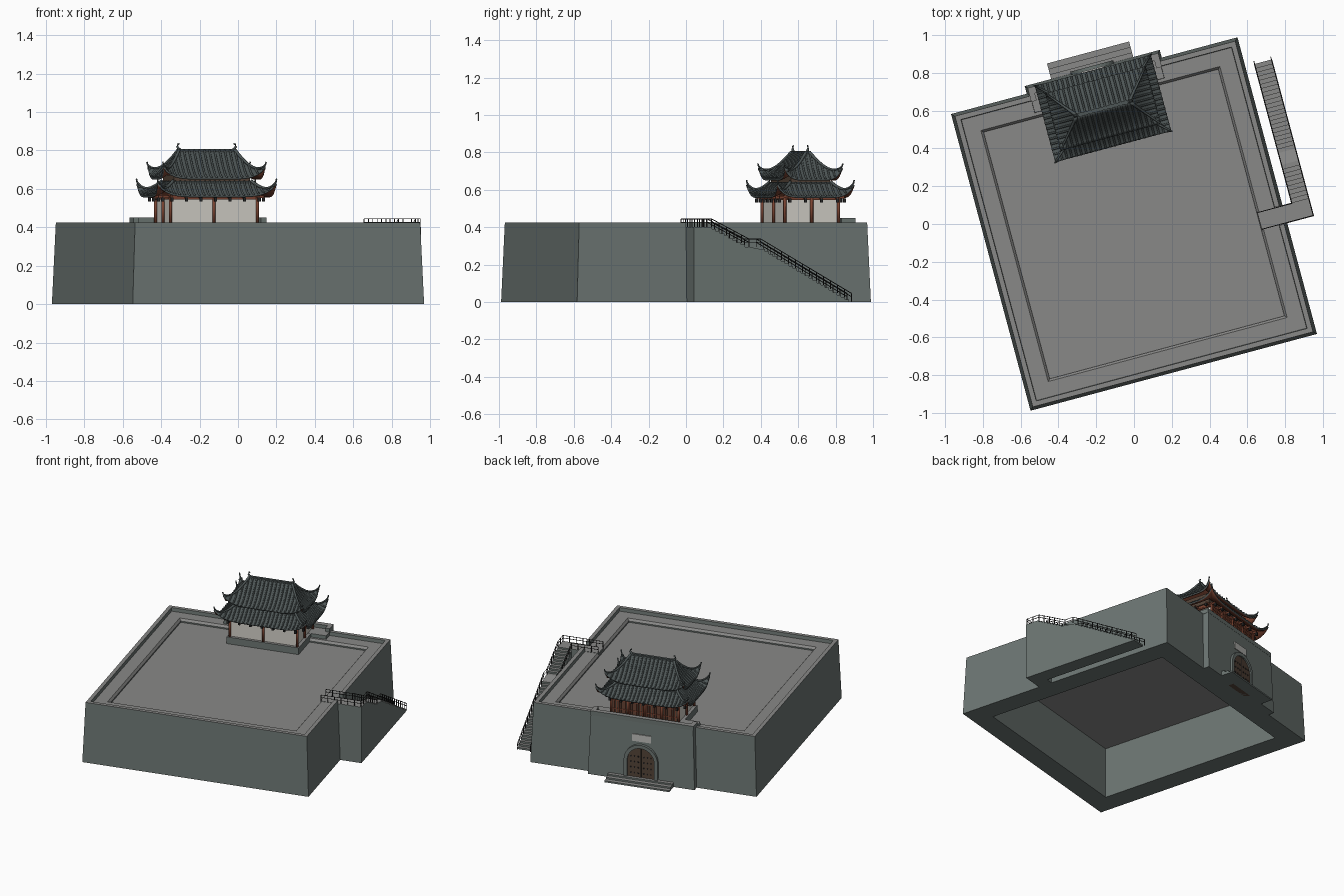
import bpy, bmesh, math
from mathutils import Vector

if "Cube" in bpy.data.objects:
    bpy.data.objects.remove(bpy.data.objects["Cube"])

YAW = math.radians(15)      # the whole fort is turned on the grid


def material(name, r, g, b):
    m = bpy.data.materials.new(name)
    m.diffuse_color = (r, g, b, 1)
    m.use_nodes = True
    m.node_tree.nodes["Principled BSDF"].inputs["Base Color"].default_value = m.diffuse_color
    return m


WALL = material("grey_green_brick", .15, .18, .17)
PAVE = material("grey_paving", .25, .25, .245)
TILE = material("dark_roof_tile", .075, .092, .092)
RED = material("red_brown_timber", .19, .055, .03)
WHITE = material("pale_plaster", .64, .62, .57)
DOOR = material("dark_brown_door", .085, .055, .038)
IRON = material("black_iron", .02, .02, .02)
PALE = material("light_grey_plaque", .5, .5, .48)


def finish(name, bm, mats, smooth=False, fix=True):
    if fix:
        bmesh.ops.recalc_face_normals(bm, faces=bm.faces)
    me = bpy.data.meshes.new(name)
    bm.to_mesh(me)
    bm.free()
    for m in mats:
        me.materials.append(m)
    if smooth:
        me.shade_smooth()
    ob = bpy.data.objects.new(name, me)
    bpy.context.collection.objects.link(ob)
    ob.rotation_euler.z = YAW
    return ob


def pave_tops(ob):
    """Wall material on the sides, paving on every upward or downward slab face."""
    for p in ob.data.polygons:
        p.material_index = 1 if p.normal.z > .5 else 0
    return ob


def add_box(bm, x0, x1, y0, y1, z0, z1, taper=0):
    t = taper
    lo = [bm.verts.new(c) for c in ((x0, y0, z0), (x1, y0, z0), (x1, y1, z0), (x0, y1, z0))]
    hi = [bm.verts.new(c) for c in ((x0+t, y0+t, z1), (x1-t, y0+t, z1), (x1-t, y1-t, z1), (x0+t, y1-t, z1))]
    bm.faces.new(lo[::-1])
    bm.faces.new(hi)
    for i in range(4):
        j = (i + 1) % 4
        bm.faces.new((lo[i], lo[j], hi[j], hi[i]))


def boxes(name, mats, *dims):
    bm = bmesh.new()
    for d in dims:
        add_box(bm, *d)
    return finish(name, bm, mats)


def add_tube(bm, pts, r, n=6, r_end=None):
    pts = [Vector(p) for p in pts]
    rings = []
    for i, p in enumerate(pts):
        d = (pts[min(i+1, len(pts)-1)] - pts[max(i-1, 0)]).normalized()
        side = d.cross(Vector((0, 0, 1)))
        side = side.normalized() if side.length > .01 else Vector((1, 0, 0))
        up = side.cross(d)
        rr = r if r_end is None else r + (r_end - r) * i / (len(pts) - 1)
        rings.append([bm.verts.new(p + rr * (side * math.cos(math.tau*k/n) + up * math.sin(math.tau*k/n)))
                      for k in range(n)])
    for a, b in zip(rings, rings[1:]):
        for k in range(n):
            bm.faces.new((a[k], a[(k+1) % n], b[(k+1) % n], b[k]))
    bm.faces.new(rings[0][::-1])
    bm.faces.new(rings[-1])


def prism(name, mats, pts, place, depth):
    """Extrude a flat outline; place() maps its 2D points to 3D."""
    bm = bmesh.new()
    f = bm.faces.new([bm.verts.new(place(*p)) for p in pts])
    new = bmesh.ops.extrude_face_region(bm, geom=[f])["geom"]
    bmesh.ops.translate(bm, vec=depth, verts=[v for v in new if isinstance(v, bmesh.types.BMVert)])
    return finish(name, bm, mats)


# --- battered wall ring: outer face, rim, walkway, inner step, hollow inside
bm = bmesh.new()
section = [(.785, .813, 0), (.768, .797, .425), (.742, .771, .425), (.740, .769, .40),
           (.655, .688, .40), (.643, .676, .385), (.641, .674, 0)]
rings = [[bm.verts.new((sx*a, sy*b, z)) for sx, sy in ((-1, -1), (1, -1), (1, 1), (-1, 1))] for a, b, z in section]
for i, r in enumerate(rings):
    q = rings[(i + 1) % len(rings)]
    for k in range(4):
        bm.faces.new((r[k], r[(k+1) % 4], q[(k+1) % 4], q[k]))
wall = finish("fort_wall", bm, [WALL, PAVE])
# opening in the rim where the stair landing arrives
cutter = boxes("rim_cutter", [WALL], (.738, .82, -.206, -.107, .4005, .5))
cutter.hide_render = True
bpy.context.view_layer.update()
mod = wall.modifiers.new("opening", "BOOLEAN")
mod.object, mod.solver = cutter, "EXACT"
bpy.context.view_layer.objects.active = wall
bpy.ops.object.modifier_apply(modifier="opening")
bpy.data.objects.remove(cutter)
pave_tops(wall)
boxes("courtyard_floor", [PAVE], (-.645, .645, -.678, .678, .366, .376))

# --- gate block with its own parapet, doorway and steps
pave_tops(boxes("gate_block", [WALL, PAVE], (-.37, .37, .69, .855, 0, .425, .015)))
pave_tops(boxes("gate_parapet", [WALL, PAVE], (-.358, .358, .806, .841, .42, .45),
                (-.358, -.328, .765, .806, .42, .45), (.328, .358, .765, .806, .42, .45)))
pave_tops(boxes("gate_steps", [WALL, PAVE], *[(-.225, .225, .8, .94-.03*i, 0, .011*(i+1)) for i in range(3)]))


def arch(hw, h, n=14):
    return [(hw, 0)] + [(hw*math.cos(math.pi*i/n), h + hw*math.sin(math.pi*i/n)) for i in range(n+1)] + [(-hw, 0)]


ring = arch(.118, .15) + arch(.094, .15)[::-1]
prism("gate_arch", [WALL], ring, lambda x, z: (x, .82, z), (0, .046, 0))
prism("gate_door", [DOOR], arch(.095, .15), lambda x, z: (x, .82, z), (0, .037, 0))
studs = [(s*x-.004, s*x+.004, .85, .861, z-.004, z+.004) for s in (-1, 1) for x in (.02, .045, .07)
         for z in (.06, .10, .14, .18)]
boxes("door_studs_and_seam", [IRON], (-.002, .002, .85, .859, .033, .24), *studs)
boxes("gate_plaque", [PALE], (-.065, .065, .83, .85, .285, .335))

# --- side staircase: landing, flight, short landing, flight
profile = [(-.206, 0), (-.206, .402), (-.107, .402)]
flights = [(-.107, .10, .402, .295, 9), (.165, .675, .295, 0, 23)]
for v0, v1, z0, z1, n in flights:
    for i in range(n):
        z = z0 + (z1 - z0) * (i + 1) / n
        profile += [(v0 + (v1-v0)*i/n, z), (v0 + (v1-v0)*(i+1)/n, z)]
profile.pop()
pave_tops(prism("stair_flights", [WALL, PAVE], profile, lambda y, z: (.832, y, z), (.1, 0, 0)))
pave_tops(boxes("stair_landing", [WALL, PAVE], (.646, .832, -.206, -.107, 0, .402)))

bm = bmesh.new()
for x, y in ((.928, -.202), (.836, -.111)):
    path = [(.65, y, .402), (x, y, .402), (x, -.107, .402), (x, .10, .295), (x, .165, .295), (x, .668, .004)]
    for a, b in zip(path, path[1:]):
        a, b = Vector(a), Vector(b)
        if (b - a).length < .02:
            continue
        for h in (.042, .024):
            add_tube(bm, [a + Vector((0, 0, h)), b + Vector((0, 0, h))], .0022, 4)
        n = max(1, round((b - a).length / .045))
        for i in range(n + 1):
            p = a.lerp(b, i / n)
            add_box(bm, p.x-.002, p.x+.002, p.y-.002, p.y+.002, p.z-.002, p.z+.042)
finish("stair_railing", bm, [IRON])

# --- pavilion body, centred over the gate
CY = .633
HX, HY = .234, .149
pave_tops(boxes("pavilion_base", [WALL, PAVE], (-.25, .25, CY-.163, CY+.163, .37, .424)))
boxes("pavilion_walls", [WHITE], (-HX+.006, HX-.006, CY-HY+.006, CY+HY-.006, .424, .565))
bm = bmesh.new()
cols = [(x, s*HY) for s in (-1, 1) for x in (-HX, 0, HX)] + [(-HX, 0), (HX, 0), (-.117, HY), (.117, HY)]
for x, y in cols:
    add_tube(bm, [(x, CY+y, .42), (x, CY+y, .56)], .0085, 10)
finish("pavilion_columns", bm, [RED], True)
boxes("pavilion_beams", [RED], (-HX-.004, HX+.004, CY-HY-.004, CY+HY+.004, .545, .572))
# lattice screens on the gate side
back = CY + HY
boxes("lattice_panels", [DOOR], (-HX+.008, HX-.008, back-.007, back-.003, .426, .546))
bars = [(x-.003, x+.003, back-.004, back+.003, .426, .546) for x in [-.228+.0152*i for i in range(31)]]
rails = [(-HX, HX, back-.004, back+.002, z-.003, z+.003) for z in (.43, .465, .525)]
boxes("lattice_bars", [RED], *(bars + rails))
# eave brackets with small hanging lanterns
arms, drops = [], []
for s in (-1, 1):
    for i in range(7):
        x = -.234 + .078*i
        y = CY + s*.18
        arms.append((x-.005, x+.005, min(CY, y), max(CY, y), .553, .566))
        drops.append((x-.007, x+.007, y-.007, y+.007, .533, .554))
    for i in range(4):
        y, x = CY - .132 + .088*i, s*.272
        arms.append((min(0, x), max(0, x), y-.005, y+.005, .553, .566))
        drops.append((x-.007, x+.007, y-.007, y+.007, .533, .554))
boxes("eave_brackets", [RED], *arms)
boxes("eave_lanterns", [IRON], *drops)
boxes("upper_storey", [DOOR], (-.205, .205, CY-.108, CY+.108, .6, .672))
boxes("upper_sill", [TILE], (-.215, .215, CY-.118, CY+.118, .625, .642))


# --- curved hip roofs with swept-up corners
def roof(name, a, b, ra, rb, z0, height, lift, power):
    def point(k, s, t, up=0):
        w, d = (a, b) if k % 2 == 0 else (b, a)
        rw, rd = (ra, rb) if k % 2 == 0 else (rb, ra)
        x, y = s * (w + (rw - w) * t), -(d + (rd - d) * t)
        z = z0 + height * t**power + lift * abs(s)**6 * (1 - t)**3 + up
        for _ in range(k):
            x, y = -y, x
        return Vector((x, CY + y, z))
    bm = bmesh.new()
    ns, nt = 24, 10
    for k in range(4):
        g = [[bm.verts.new(point(k, -1 + 2*i/ns, j/nt)) for i in range(ns+1)] for j in range(nt+1)]
        for j in range(nt):
            for i in range(ns):
                bm.faces.new((g[j][i], g[j][i+1], g[j+1][i+1], g[j+1][i]))
    bmesh.ops.remove_doubles(bm, verts=bm.verts, dist=.0001)
    ob = finish(name + "_roof", bm, [TILE, RED], True, False)
    sol = ob.modifiers.new("thickness", "SOLIDIFY")
    sol.thickness, sol.offset, sol.material_offset = .01, -1, 1
    # rows of round tiles running down each slope
    bm = bmesh.new()
    for k in range(4):
        w, rw = (a, ra) if k % 2 == 0 else (b, rb)
        n = round(2 * w / .027)
        for i in range(n):
            x = -w + 2*w*(i + .5)/n
            top = min(1, (w - abs(x)) / (w - rw))
            ts = [top*j/9 for j in range(10)]
            add_tube(bm, [point(k, max(-1, min(1, x/(w + (rw-w)*t))), t, .002) for t in ts], .0055)
    finish(name + "_tile_rows", bm, [TILE], True)
    # hip ridges ending in curled tips
    bm = bmesh.new()
    for k in range(4):
        pts = [point(k, 1, 1 - j/12, .005) for j in range(13)]
        out = (pts[-1] - pts[-2]).normalized()
        pts.append(pts[-1] + out*.006 + Vector((0, 0, .012)))
        add_tube(bm, pts, .009, 6, .004)
    finish(name + "_hip_ridges", bm, [TILE], True)


roof("lower", .318, .209, .21, .112, .565, .072, .066, 1.4)
roof("upper", .275, .157, .15, .008, .658, .14, .062, 1.45)

# --- top ridge with horned ends
boxes("top_ridge", [TILE], (-.155, .155, CY-.009, CY+.009, .785, .808))
bm = bmesh.new()
for s in (-1, 1):
    add_tube(bm, [(s*.138, CY, .8), (s*.150, CY, .808), (s*.158, CY, .82), (s*.154, CY, .832), (s*.146, CY, .835)],
             .009, 6, .004)
finish("ridge_horns", bm, [TILE], True)
